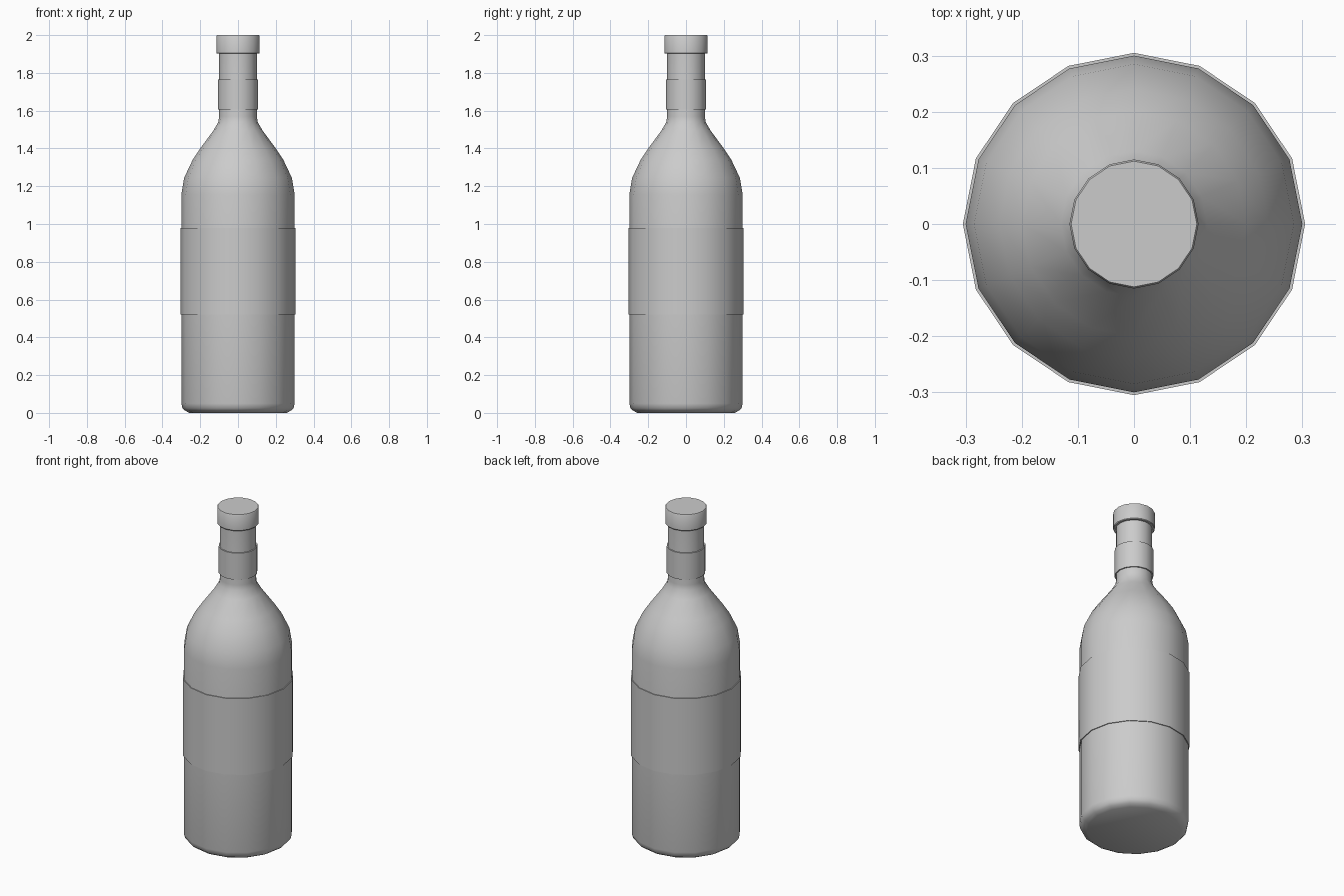
import bpy
import bmesh
import math

SIDES = 16

cube = bpy.data.objects.get("Cube")
if cube:
    bpy.data.objects.remove(cube, do_unlink=True)

# Single plain grey
grey = bpy.data.materials.new("plain_grey")
grey.use_nodes = True
colour = (0.6, 0.6, 0.6, 1.0)
grey.diffuse_color = colour
grey.node_tree.nodes["Principled BSDF"].inputs["Base Color"].default_value = colour


def lathe(name, profile, closed=False):
    """Turn (radius, height) points around z; open profiles get flat end caps."""
    bm = bmesh.new()
    rings = []
    for r, z in profile:
        angles = [math.tau * i / SIDES for i in range(SIDES)]
        rings.append([bm.verts.new((r * math.cos(a), r * math.sin(a), z)) for a in angles])
    pairs = list(zip(rings, rings[1:]))
    if closed:
        pairs.append((rings[-1], rings[0]))
    else:
        bm.faces.new(rings[0][::-1])
        bm.faces.new(rings[-1])
    for low, high in pairs:
        for i in range(SIDES):
            j = (i + 1) % SIDES
            bm.faces.new((low[i], low[j], high[j], high[i]))
    bmesh.ops.recalc_face_normals(bm, faces=bm.faces)
    mesh = bpy.data.meshes.new(name)
    bm.to_mesh(mesh)
    bm.free()
    mesh.materials.append(grey)
    obj = bpy.data.objects.new(name, mesh)
    bpy.context.collection.objects.link(obj)
    bpy.ops.object.select_all(action="DESELECT")
    obj.select_set(True)
    bpy.context.view_layer.objects.active = obj
    bpy.ops.object.shade_smooth_by_angle(angle=math.radians(35))
    return obj


def sleeve(name, inner, outer, bottom, top):
    """Thin wrapped band with square edges."""
    return lathe(name, [(outer, bottom), (outer, top), (inner, top), (inner, bottom)], closed=True)


# Bottle body, shoulder and neck
lathe("bottle", [
    (0.258, 0), (0.28, 0.012), (0.294, 0.025), (0.3, 0.05),
    (0.3, 1.155), (0.285, 1.245), (0.24, 1.34), (0.2, 1.4),
    (0.13, 1.495), (0.104, 1.54), (0.1, 1.57), (0.1, 1.92),
])

# Paper bands around the body and the neck
sleeve("body_label", 0.299, 0.305, 0.52, 0.98)
sleeve("neck_label", 0.099, 0.107, 1.605, 1.765)

# Stopper cap
lathe("cap", [(0.112, 1.902), (0.115, 1.906), (0.115, 1.995), (0.112, 2.0)])
